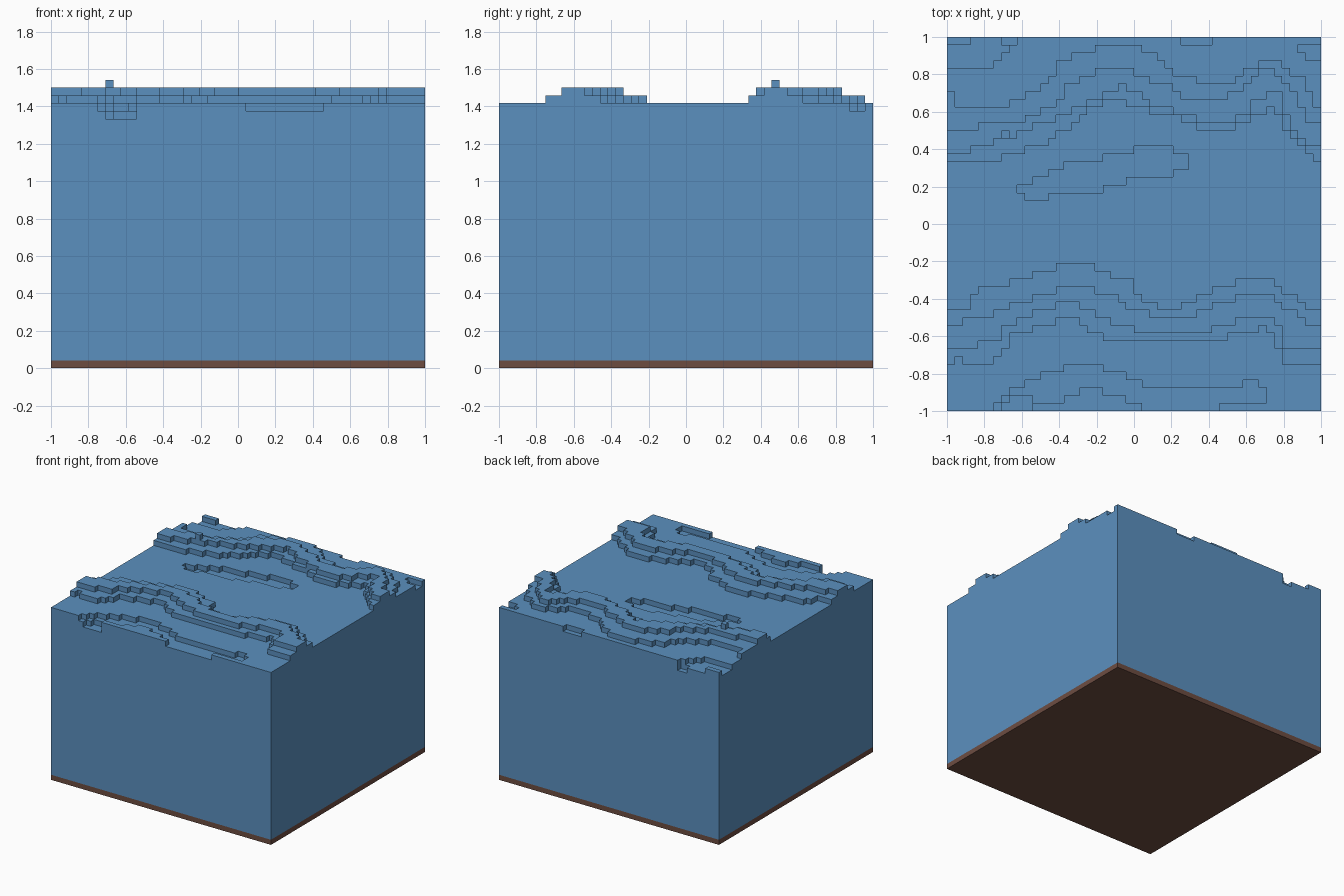
import bpy
import bmesh

N = 48                 # cells per side
CELL = 2 / N

if "Cube" in bpy.data.objects:
    bpy.data.objects.remove(bpy.data.objects["Cube"])


def material(name, rgb):
    mat = bpy.data.materials.new(name)
    mat.use_nodes = True
    mat.diffuse_color = (*rgb, 1)
    bsdf = mat.node_tree.nodes["Principled BSDF"]
    bsdf.inputs["Base Color"].default_value = (*rgb, 1)
    bsdf.inputs["Roughness"].default_value = 0.8
    return mat


def steps(*pairs):
    """Stepped line: (first column, row) pairs expanded to one row per column."""
    rows, row, starts = [], 0, dict(pairs)
    for col in range(N):
        row = starts.get(col, row)
        rows.append(row)
    return rows


# Front wave: outer and inner limits of each terrace, front to back
front_low_a = steps((0, 6), (1, 7), (2, 6), (6, 7), (7, 8), (8, 10), (11, 11), (14, 12), (17, 11),
                    (18, 10), (20, 9), (36, 10), (40, 11), (41, 10), (42, 8), (43, 6))
front_top_a = steps((0, 8), (4, 9), (7, 11), (9, 12), (11, 13), (14, 14), (17, 13), (19, 12),
                    (21, 11), (24, 10), (34, 11), (37, 12), (42, 11), (43, 8))
front_top_b = steps((0, 11), (2, 12), (6, 13), (8, 14), (11, 15), (14, 16), (19, 15), (22, 14),
                    (23, 13), (26, 12), (32, 13), (34, 14), (37, 15), (42, 14), (43, 13),
                    (45, 12), (46, 11))
front_low_b = steps((0, 13), (3, 15), (4, 16), (8, 17), (11, 18), (14, 19), (19, 18), (21, 17),
                    (24, 15), (25, 14), (27, 13), (30, 14), (32, 15), (34, 16), (37, 17),
                    (42, 16), (43, 15), (45, 14), (46, 13))

# Back wave
back_low_a = steps((0, 32), (7, 33), (10, 34), (13, 35), (14, 36), (16, 37), (17, 38), (18, 39),
                   (20, 40), (23, 39), (26, 38), (30, 37), (32, 36), (37, 37), (39, 38), (41, 39),
                   (42, 38), (43, 36), (44, 35), (45, 34), (46, 33), (47, 32))
back_top_a = steps((0, 33), (3, 34), (6, 35), (9, 36), (11, 37), (14, 38), (16, 39), (18, 40),
                   (20, 41), (22, 42), (23, 41), (25, 40), (26, 39), (29, 38), (32, 37), (37, 38),
                   (39, 40), (41, 41), (43, 38), (44, 36), (45, 35), (46, 34))
back_top_b = steps((0, 36), (4, 37), (10, 38), (12, 39), (14, 40), (15, 42), (17, 43), (19, 44),
                   (24, 43), (26, 42), (29, 41), (30, 40), (36, 41), (38, 42), (39, 43), (40, 44),
                   (42, 43), (43, 42), (44, 41), (45, 39), (46, 37))
back_low_b = steps((0, 41), (1, 39), (8, 40), (10, 41), (12, 42), (13, 43), (14, 45), (16, 46),
                   (19, 47), (25, 46), (27, 45), (28, 44), (29, 43), (32, 42), (37, 43), (38, 44),
                   (40, 45), (43, 44), (44, 43), (46, 41), (47, 39))

# Hollows: front edge and back edge of each shallow trough
hollows = [
    (steps((0, 0), (11, 1), (15, 2), (17, 3), (20, 2), (23, 1), (25, 0), (35, 1)),
     steps((0, 0), (6, 1), (7, 2), (8, 3), (10, 4), (12, 5), (15, 6), (20, 5), (23, 4), (25, 3),
           (38, 4), (40, 3), (41, 0))),
    (steps((0, 0), (9, 28), (10, 27), (13, 28), (20, 29), (23, 30), (29, 31)),
     steps((0, 0), (9, 29), (11, 30), (13, 31), (15, 32), (20, 33), (24, 34), (29, 33),
           (31, 0))),
    (steps((0, 44), (6, 45), (7, 46), (8, 47), (9, 48), (30, 47), (34, 48), (45, 46), (46, 45)),
     steps((0, 47), (3, 48), (45, 47))),
]


def height(col, row):
    """Surface level of one cell, counted in cells."""
    level = 34
    for low_a, top_a, top_b, low_b in ((front_low_a, front_top_a, front_top_b, front_low_b),
                                       (back_low_a, back_top_a, back_top_b, back_low_b)):
        level += low_a[col] <= row < low_b[col]
        level += top_a[col] <= row < top_b[col]
    level -= any(near[col] <= row < far[col] for near, far in hollows)
    # Deepest pockets at the edges and the single raised cell
    if (row == 0 and 7 <= col < 11) or (row == 1 and 8 <= col < 11) or (row == 47 and 7 <= col < 9):
        level = 32
    if (col, row) == (7, 35):
        level = 37
    return level


def finish(name, bm, mat):
    mesh = bpy.data.meshes.new(name)
    bm.to_mesh(mesh)
    bm.free()
    mesh.materials.append(mat)
    obj = bpy.data.objects.new(name, mesh)
    bpy.context.collection.objects.link(obj)
    return obj


# Water block: a top for every cell and a wall wherever the neighbour is lower
bm = bmesh.new()


def quad(*points):
    bm.faces.new([bm.verts.new((x * CELL - 1, y * CELL - 1, z * CELL)) for x, y, z in points])


levels = {(c, r): height(c, r) for c in range(N) for r in range(N)}
for (c, r), h in levels.items():
    corners = [(c, r), (c + 1, r), (c + 1, r + 1), (c, r + 1)]
    quad(*[(x, y, h) for x, y in corners])
    for i, (dc, dr) in enumerate([(0, -1), (1, 0), (0, 1), (-1, 0)]):
        low = levels.get((c + dc, r + dr), 1)
        (ax, ay), (bx, by) = corners[i], corners[(i + 1) % 4]
        if low < h:
            quad((ax, ay, low), (bx, by, low), (bx, by, h), (ax, ay, h))
bmesh.ops.remove_doubles(bm, verts=bm.verts, dist=0.001)
bmesh.ops.dissolve_limit(bm, angle_limit=0.01, verts=bm.verts, edges=bm.edges)
finish("water_block", bm, material("water blue", (0.105, 0.279, 0.521)))

# Bed slab under the water
bm = bmesh.new()
bmesh.ops.create_cube(bm, size=1)
bmesh.ops.scale(bm, vec=(2, 2, CELL), verts=bm.verts)
bmesh.ops.translate(bm, vec=(0, 0, CELL / 2), verts=bm.verts)
finish("bed_slab", bm, material("earth brown", (0.153, 0.073, 0.053)))
